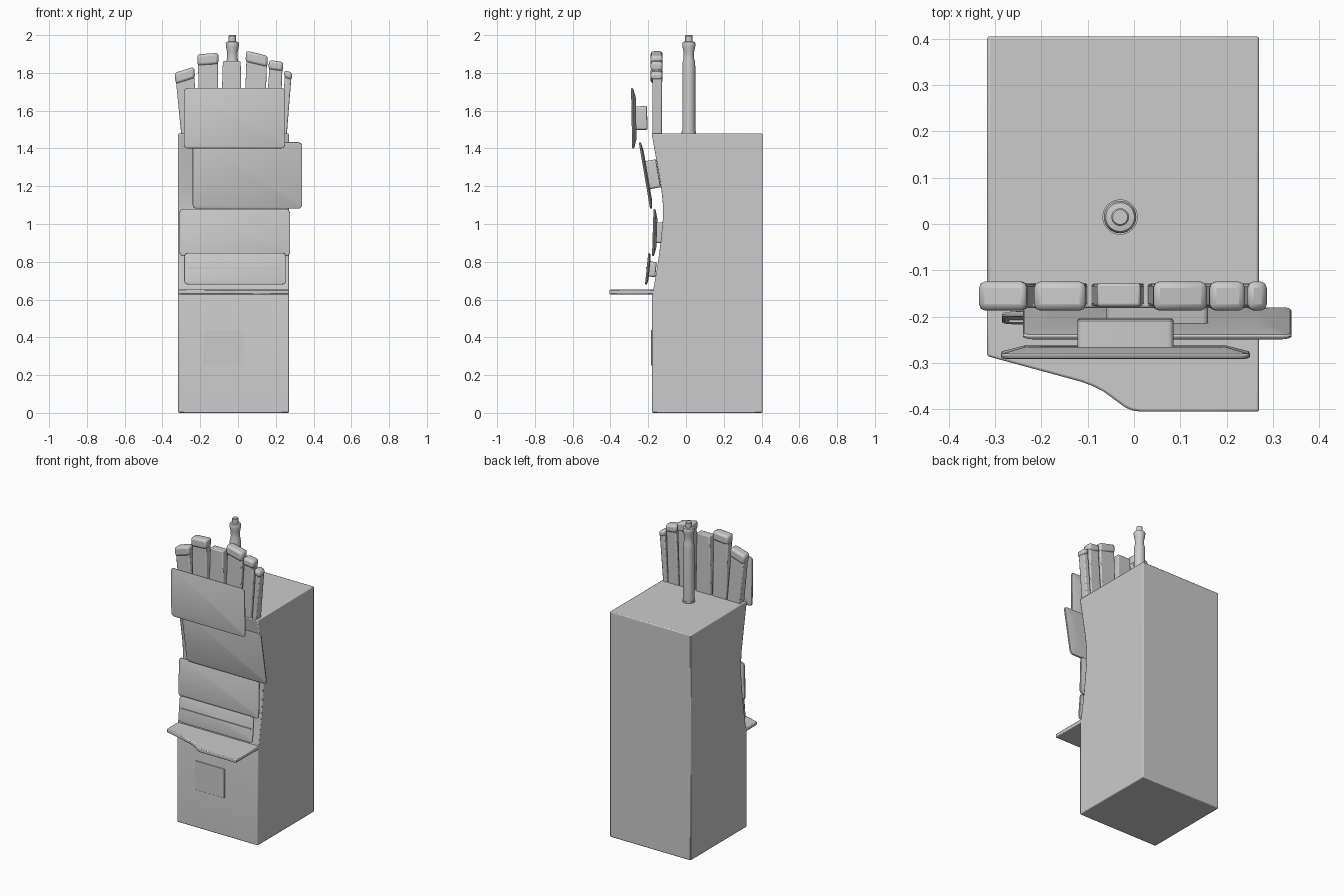
import bpy, bmesh, math
from mathutils import Matrix, Vector

if "Cube" in bpy.data.objects:
    bpy.data.objects.remove(bpy.data.objects["Cube"])


def finish(name, bm, bevel=0.0, segs=2):
    bmesh.ops.recalc_face_normals(bm, faces=bm.faces[:])
    me = bpy.data.meshes.new(name)
    bm.to_mesh(me)
    bm.free()
    ob = bpy.data.objects.new(name, me)
    bpy.context.collection.objects.link(ob)
    if bevel:
        mod = ob.modifiers.new("Bevel", 'BEVEL')
        mod.width, mod.segments = bevel, segs
        mod.limit_method, mod.angle_limit = 'ANGLE', math.radians(40)
    bpy.ops.object.select_all(action='DESELECT')
    ob.select_set(True)
    bpy.context.view_layer.objects.active = ob
    bpy.ops.object.shade_smooth_by_angle(angle=math.radians(35))
    return ob


def prism(name, pts, axis, a, b, bevel=0.004):
    """Extrude a 2D profile along one axis from a to b."""
    def put(p, t):
        co = list(p)
        co.insert(axis, t)
        return co
    bm = bmesh.new()
    lo = [bm.verts.new(put(p, a)) for p in pts]
    hi = [bm.verts.new(put(p, b)) for p in pts]
    n = len(pts)
    bm.faces.new(lo)
    bm.faces.new(hi)
    for i in range(n):
        bm.faces.new((lo[i], lo[(i + 1) % n], hi[(i + 1) % n], hi[i]))
    return finish(name, bm, bevel)


def rounded_stack(name, w, h, r, loops, mat):
    """Rounded rectangles in xz, stacked along y as (inset, y), then capped."""
    bm = bmesh.new()
    rings = []
    for inset, y in loops:
        ring = []
        hw, hh = w / 2 - inset, h / 2 - inset
        for k, (sx, sz) in enumerate(((1, 1), (-1, 1), (-1, -1), (1, -1))):
            for i in range(7):
                t = math.radians(90 * k + 15 * i)
                ring.append(bm.verts.new(mat @ Vector((
                    sx * (hw - r) + r * math.cos(t), y,
                    sz * (hh - r) + r * math.sin(t)))))
        rings.append(ring)
    bm.faces.new(rings[0])
    bm.faces.new(rings[-1])
    for a, b in zip(rings, rings[1:]):
        for i in range(len(a)):
            j = (i + 1) % len(a)
            bm.faces.new((a[i], a[j], b[j], b[i]))
    return finish(name, bm)


def screen(name, x0, x1, z0, z1, y_bot, y_top, thick, mount, back_inset=0.05):
    """Thin panel with a domed back, plus its mounting block (w, h, depth)."""
    tilt = math.atan2(y_bot - y_top, z1 - z0)
    mat = (Matrix.Translation(((x0 + x1) / 2, (y_bot + y_top) / 2, (z0 + z1) / 2))
           @ Matrix.Rotation(tilt, 4, 'X'))
    h = math.hypot(z1 - z0, y_top - y_bot)
    rounded_stack(name + "_panel", x1 - x0, h, 0.022,
                  [(0.006, 0), (0.001, 0.002), (0, 0.006), (0.003, 0.011),
                   (back_inset, thick)], mat)
    mw, mh, md = mount
    rounded_stack(name + "_mount", mw, mh, 0.012,
                  [(0, thick - 0.004), (0, md - 0.003), (0.003, md)], mat)


# Cabinet body with a concave upper front
prism("cabinet_body",
      [(-0.18, 0), (-0.18, 0.62), (-0.168, 0.68), (-0.148, 0.8), (-0.132, 0.92),
       (-0.122, 1.03), (-0.122, 1.1), (-0.13, 1.18), (-0.15, 1.3), (-0.182, 1.48),
       (0.405, 1.48), (0.405, 0)], 0, -0.317, 0.27, 0.006)

# Access door on the lower front
prism("access_door", [(-0.18, 0.25), (0.03, 0.25), (0.03, 0.44), (-0.18, 0.44)],
      1, -0.185, -0.17, 0.002)

# Control shelf with a swept front edge
prism("control_shelf",
      [(-0.317, -0.15), (-0.317, -0.285), (-0.115, -0.34), (-0.09, -0.349),
       (-0.065, -0.362), (-0.02, -0.395), (-0.005, -0.402), (0.015, -0.405),
       (0.27, -0.405), (0.27, -0.15)], 2, 0.628, 0.652, 0.005)

# Front panels, top to bottom
screen("upper_screen", -0.287, 0.25, 1.40, 1.72, -0.285, -0.291, 0.024, (0.207, 0.125, 0.083))
screen("main_screen", -0.24, 0.34, 1.08, 1.432, -0.19, -0.25, 0.018, (0.22, 0.15, 0.075))
screen("lower_screen", -0.31, 0.275, 0.83, 1.08, -0.18, -0.172, 0.022, (0.23, 0.11, 0.055))
screen("button_deck", -0.285, 0.255, 0.68, 0.847, -0.217, -0.2, 0.016, (0.2, 0.08, 0.05), 0.03)
prism("button_deck_strip", [(-0.27, 0.765), (0.24, 0.765), (0.24, 0.772), (-0.27, 0.772)],
      1, -0.212, -0.2, 0)

# Fan of slats above the cabinet: bottom x pair, top-left, top-right, cap height
slats = [
    (-0.300, -0.205, (-0.336, 1.80), (-0.232, 1.832), 0.06),
    (-0.205, -0.100, (-0.216, 1.898), (-0.104, 1.906), 0.06),
    (-0.092, 0.022, (-0.084, 1.862), (0.018, 1.862), 0),
    (0.030, 0.140, (0.042, 1.918), (0.158, 1.89), 0.06),
    (0.142, 0.222, (0.164, 1.868), (0.240, 1.858), 0.05),
    (0.224, 0.258, (0.246, 1.816), (0.288, 1.800), 0.04),
]
for i, (b0, b1, tl, tr, cap) in enumerate(slats, 1):
    tl, tr = Vector(tl), Vector(tr)
    bl, br = Vector((b0, 1.47)), Vector((b1, 1.47))
    drop = 0.008 if cap else 0
    inset = Vector((0.006, -drop))
    prism(f"slat_{i}", [bl, br, tr + Vector((-0.004, -drop)), tl + Vector((0.004, -drop))],
          1, -0.178, -0.128, 0.006)
    if cap:
        dl = (bl - tl).normalized() * cap
        dr = (br - tr).normalized() * cap
        prism(f"slat_cap_{i}", [tl + dl, tr + dr, tr, tl], 1, -0.187, -0.124, 0.014)

# Signal pole, lathed
profile = [(0.0, 1.47), (0.034, 1.47), (0.034, 1.84), (0.032, 1.86), (0.027, 1.88),
           (0.028, 1.91), (0.034, 1.94), (0.035, 1.955), (0.031, 1.964), (0.019, 1.966),
           (0.019, 1.996), (0.016, 2.0), (0.0, 2.0)]
bm = bmesh.new()
vs = [bm.verts.new((-0.03 + r, 0.015, z)) for r, z in profile]
es = [bm.edges.new(p) for p in zip(vs, vs[1:])]
bmesh.ops.spin(bm, geom=vs + es, cent=(-0.03, 0.015, 0), axis=(0, 0, 1),
               angle=math.tau, steps=32)
bmesh.ops.remove_doubles(bm, verts=bm.verts[:], dist=0.0001)
finish("signal_pole", bm)
# Collar around the pole
bm = bmesh.new()
bmesh.ops.create_cone(bm, cap_ends=True, segments=32, radius1=0.038, radius2=0.038, depth=0.012,
                      matrix=Matrix.Translation((-0.03, 0.015, 1.484)))
finish("pole_collar", bm)
